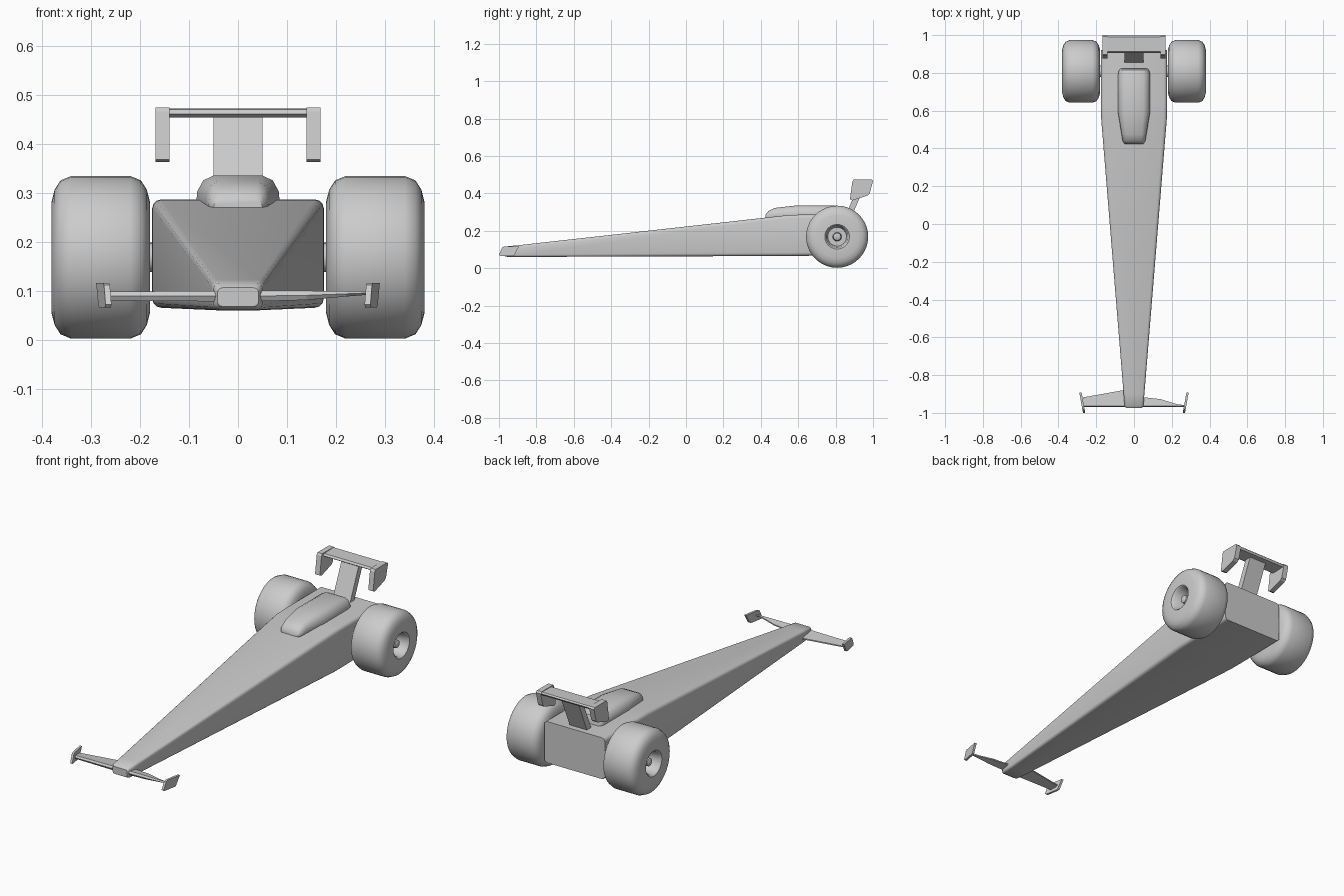
import bpy, bmesh, math


def make(name, verts, faces, smooth=None):
    mesh = bpy.data.meshes.new(name)
    mesh.from_pydata(verts, [], faces)
    bm = bmesh.new()
    bm.from_mesh(mesh)
    bmesh.ops.recalc_face_normals(bm, faces=bm.faces)
    bm.to_mesh(mesh)
    bm.free()
    obj = bpy.data.objects.new(name, mesh)
    bpy.context.collection.objects.link(obj)
    if smooth:
        bpy.ops.object.select_all(action='DESELECT')
        obj.select_set(True)
        bpy.context.view_layer.objects.active = obj
        bpy.ops.object.shade_smooth_by_angle(angle=math.radians(smooth))
    return obj


def loft(name, rings, smooth=None):
    n = len(rings[0])
    verts = [p for r in rings for p in r]
    faces = [(i * n + j, i * n + (j + 1) % n, (i + 1) * n + (j + 1) % n, (i + 1) * n + j)
             for i in range(len(rings) - 1) for j in range(n)]
    faces += [tuple(range(n)), tuple(range(len(verts) - n, len(verts)))]
    return make(name, verts, faces, smooth)


def rounded(y, hw, z0, z1, b, seg=3):
    # rounded rectangle in the xz plane
    pts = []
    for k, (cx, cz) in enumerate([(hw - b, z1 - b), (b - hw, z1 - b),
                                  (b - hw, z0 + b), (hw - b, z0 + b)]):
        for s in range(seg + 1):
            a = math.pi / 2 * (k + s / seg)
            pts.append((cx + b * math.cos(a), y, cz + b * math.sin(a)))
    return pts


def plate(name, outline, x0, x1, skew=0.0, y_ref=0.0):
    # yz outline thickened along x, optionally toed out with y
    return loft(name, [[(x + skew * (y - y_ref), y, z) for y, z in outline] for x in (x0, x1)])


# long tapered body
loft("body", [rounded(*s) for s in [
    (-0.975, 0.042, 0.068, 0.106, 0.010),
    (-0.962, 0.050, 0.061, 0.116, 0.012),
    (-0.900, 0.055, 0.060, 0.122, 0.012),
    (0.560, 0.174, 0.065, 0.285, 0.018),
    (0.640, 0.175, 0.066, 0.286, 0.018),
    (0.920, 0.175, 0.070, 0.286, 0.018)]], 40)

# cockpit canopy: y, base half width, top half width, top z
canopy = []
for y, wb, wt, zt in [(0.424, 0.050, 0.035, 0.285), (0.440, 0.060, 0.040, 0.305),
                      (0.475, 0.066, 0.042, 0.322), (0.590, 0.085, 0.050, 0.335),
                      (0.795, 0.085, 0.050, 0.335), (0.815, 0.080, 0.046, 0.328),
                      (0.823, 0.070, 0.040, 0.310)]:
    zb, h = 0.262, zt - 0.262
    half = [(wb * 0.92, zb), (wb, zb + h * 0.25), (wb * 0.98, zb + h * 0.55),
            (wt + (wb - wt) * 0.6, zb + h * 0.86), (wt, zt)]
    canopy.append([(x, y, z) for x, z in half] + [(-x, y, z) for x, z in reversed(half)])
loft("canopy", canopy, 40)

# wheels: lathed profile (offset outward, radius) with recessed hub and axle peg
profile = [(0.0, 0.050), (0.0, 0.115), (0.006, 0.138), (0.018, 0.157), (0.040, 0.166),
           (0.160, 0.166), (0.182, 0.157), (0.194, 0.138), (0.200, 0.115), (0.200, 0.066),
           (0.192, 0.058), (0.130, 0.050), (0.130, 0.024), (0.175, 0.020), (0.180, 0.012)]
N = 40
for side, label in ((1, "left"), (-1, "right")):
    loft(label + "_rear_wheel",
         [[(side * (0.180 + o), 0.808 + r * math.cos(2 * math.pi * i / N),
            0.168 + r * math.sin(2 * math.pi * i / N)) for i in range(N)]
          for o, r in profile], 40)
    # rear wing end plates
    plate(label + "_rear_end_plate",
          [(0.890, 0.465), (0.897, 0.474), (0.992, 0.474), (1.0, 0.466), (0.982, 0.398),
           (0.970, 0.388), (0.890, 0.362), (0.876, 0.368)], side * 0.140, side * 0.168)
    # front wing end plates
    plate(label + "_front_end_plate",
          [(-1.0, 0.072), (-0.982, 0.112), (-0.972, 0.116), (-0.893, 0.116), (-0.918, 0.070),
           (-0.926, 0.066), (-0.994, 0.066)], side * 0.268, side * 0.280, side * 0.18, -0.945)

# axle joining the wheels
loft("rear_axle", [[(x, 0.808 + 0.03 * math.cos(a * math.pi / 8), 0.168 + 0.03 * math.sin(a * math.pi / 8))
                    for a in range(16)] for x in (-0.19, 0.19)], 40)

# rear wing and its strut
plate("rear_wing", [(0.905, 0.460), (0.912, 0.470), (0.990, 0.472), (0.997, 0.466),
                    (0.990, 0.456), (0.915, 0.453)], -0.145, 0.145)
plate("rear_wing_strut", [(0.850, 0.275), (0.885, 0.275), (0.965, 0.460), (0.930, 0.460)], -0.05, 0.05)


def blade(x, y0, y1, z0, z1):
    zm = (z0 + z1) / 2
    return [(x, y0, zm), (x, y0 + 0.006, z1), (x, y1, zm + 0.003),
            (x, y1, zm - 0.003), (x, y0 + 0.006, z0)]


# front wing halves: full chord on one side, slim taper on the other
loft("right_front_wing", [blade(-0.03, -0.970, -0.875, 0.078, 0.100),
                          blade(-0.270, -0.970, -0.918, 0.080, 0.098)])
loft("left_front_wing", [blade(0.03, -0.970, -0.915, 0.078, 0.100),
                         blade(0.140, -0.970, -0.927, 0.081, 0.100),
                         blade(0.220, -0.970, -0.952, 0.088, 0.099),
                         blade(0.270, -0.970, -0.960, 0.092, 0.099)])
